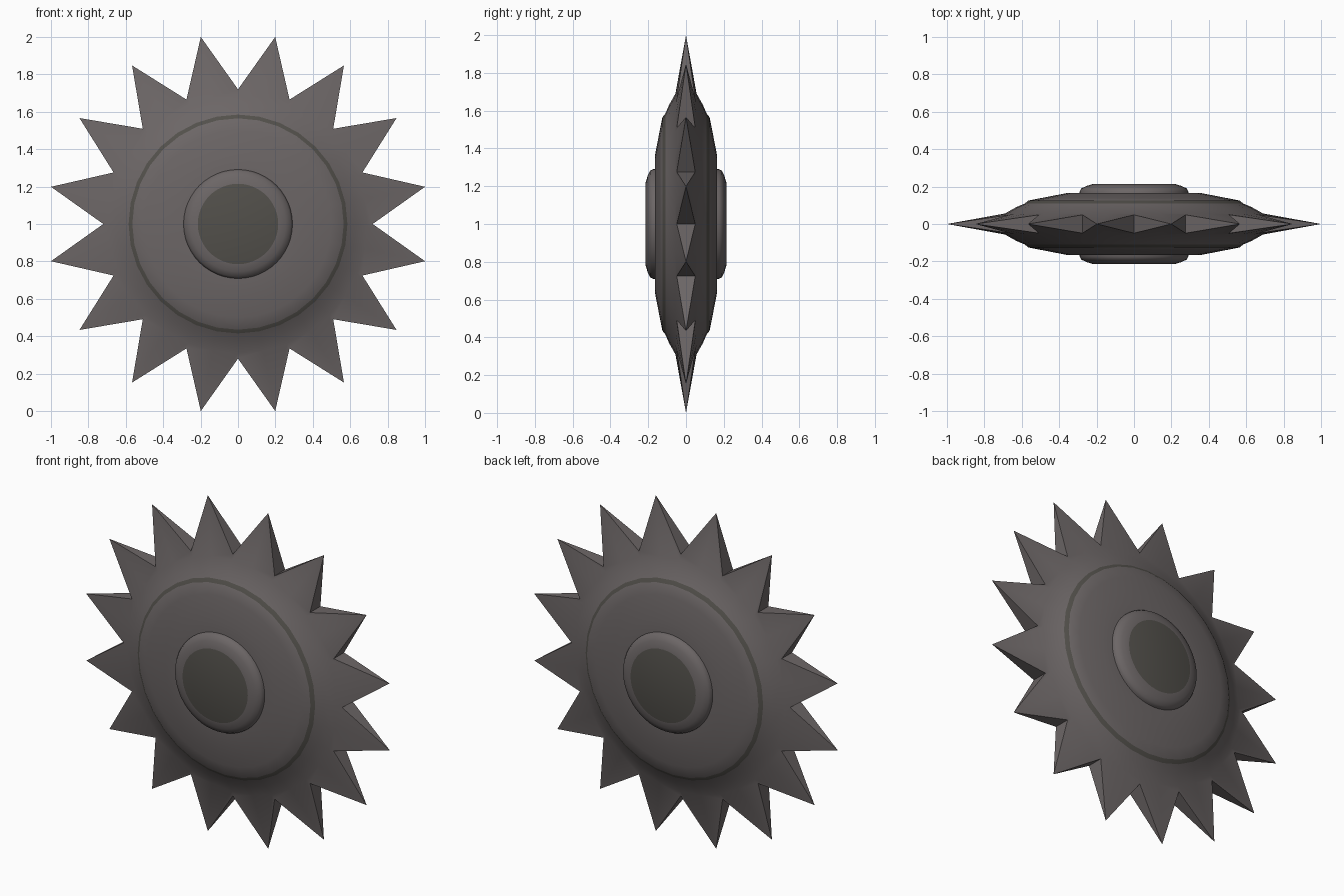
import bpy, bmesh
from math import sin, cos, pi, radians

if "Cube" in bpy.data.objects:
    bpy.data.objects.remove(bpy.data.objects["Cube"])

TEETH = 16
SEG = TEETH * 2
TIP_R = 1.0 / cos(pi / TEETH)


def material(name, rgb):
    m = bpy.data.materials.new(name)
    m.diffuse_color = (*rgb, 1)
    m.use_nodes = True
    m.node_tree.nodes["Principled BSDF"].inputs["Base Color"].default_value = m.diffuse_color
    return m


body_mat = material("dark_metal", (0.15, 0.133, 0.133))
trim_mat = material("trim_metal", (0.085, 0.08, 0.07))


def point(bm, k, n, r, y):
    a = 2 * pi * k / n
    return bm.verts.new((r * sin(a), y, 1 + r * cos(a)))


def bridge(bm, a, b, mat=0):
    n = len(a)
    for k in range(n):
        j = (k + 1) % n
        bm.faces.new((a[k], a[j], b[j], b[k])).material_index = mat


def finish(bm, name, angle):
    bmesh.ops.recalc_face_normals(bm, faces=bm.faces)
    me = bpy.data.meshes.new(name)
    bm.to_mesh(me)
    bm.free()
    me.materials.append(body_mat)
    me.materials.append(trim_mat)
    ob = bpy.data.objects.new(name, me)
    bpy.context.collection.objects.link(ob)
    bpy.ops.object.select_all(action='DESELECT')
    ob.select_set(True)
    bpy.context.view_layer.objects.active = ob
    bpy.ops.object.shade_smooth_by_angle(angle=radians(angle))


# Toothed disc: stepped rings on both sides, wedge teeth meeting at the tips
profile = [(0.25, 0.165), (0.36, 0.165), (0.50, 0.138), (0.565, 0.125),
           (0.585, 0.109), (0.63, 0.09), (0.69, 0.056)]
bm = bmesh.new()
tips = {k: point(bm, k, SEG, TIP_R, 0) for k in range(1, SEG, 2)}
valleys = []
for side in (-1, 1):
    rings = [[point(bm, k, SEG, r, side * y) for k in range(SEG)] for r, y in profile]
    bm.faces.new(rings[0])
    for i in range(len(rings) - 1):
        bridge(bm, rings[i], rings[i + 1], 1 if i == 3 else 0)
    rim = [tips[k] if k % 2 else point(bm, k, SEG, 0.72, side * 0.049)
           for k in range(SEG)]
    bridge(bm, rings[-1], rim)
    valleys.append(rim)
# Tooth side walls
front, back = valleys
for k in range(0, SEG, 2):
    for t in (k - 1, k + 1):
        bm.faces.new((front[k], back[k], tips[t % SEG]))
finish(bm, "toothed_disc", 28)

# Raised hubs on both faces
hub_profile = [(0.293, 0.155), (0.29, 0.175), (0.282, 0.19), (0.255, 0.203), (0.215, 0.215)]
for name, side in (("front_hub", -1), ("back_hub", 1)):
    bm = bmesh.new()
    rings = [[point(bm, k, 48, r, side * y) for k in range(48)] for r, y in hub_profile]
    for a, b in zip(rings, rings[1:]):
        bridge(bm, a, b)
    bm.faces.new(rings[-1]).material_index = 1
    bm.faces.new(rings[0])
    finish(bm, name, 40)
